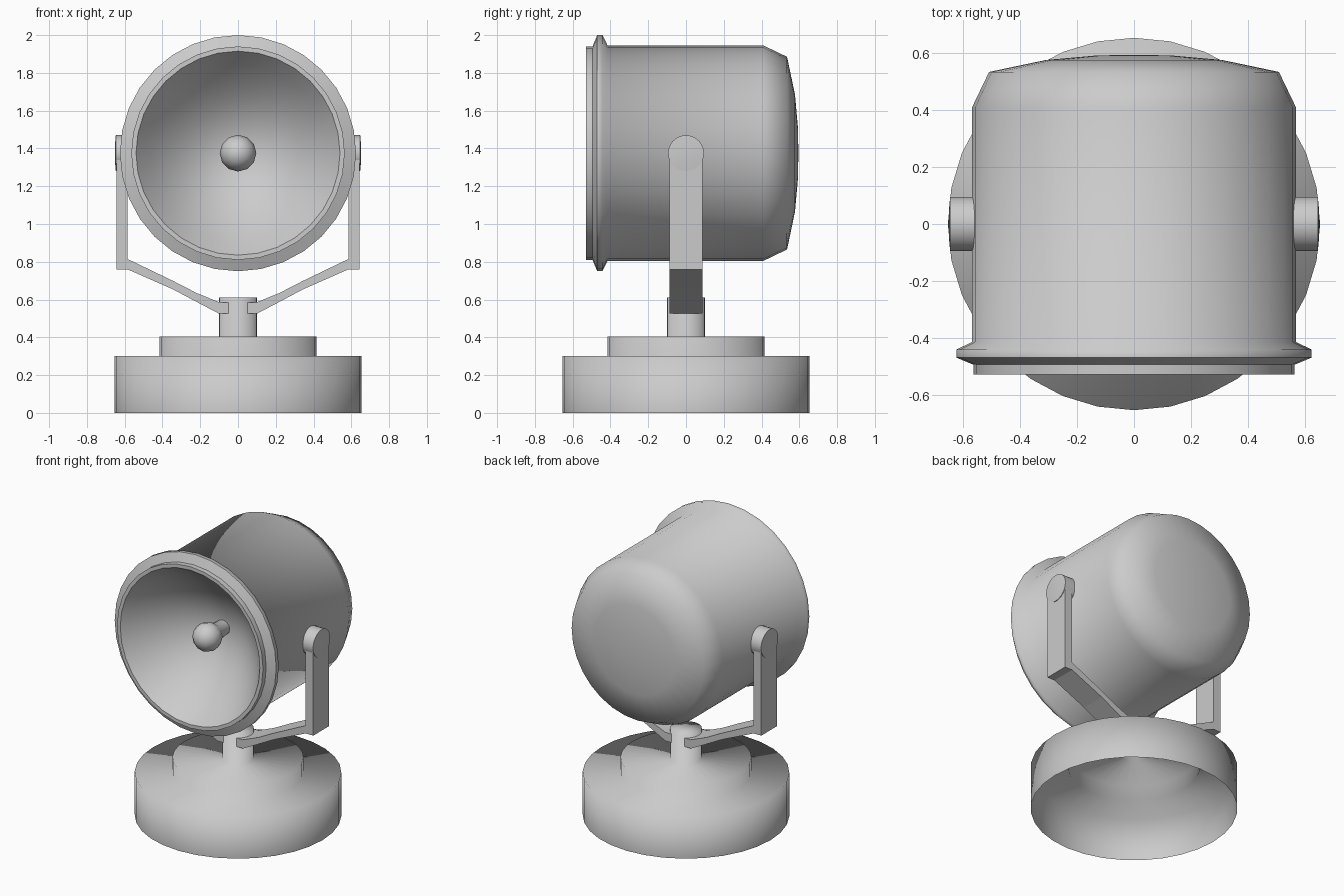
import bpy, bmesh, math
from mathutils import Vector

if "Cube" in bpy.data.objects:
    bpy.data.objects.remove(bpy.data.objects["Cube"])

LAMP_Z = 1.375


def finish(bm, name, smooth_angle=None):
    bmesh.ops.remove_doubles(bm, verts=bm.verts, dist=1e-5)
    mesh = bpy.data.meshes.new(name)
    bm.to_mesh(mesh)
    bm.free()
    obj = bpy.data.objects.new(name, mesh)
    bpy.context.collection.objects.link(obj)
    if smooth_angle:
        bpy.ops.object.select_all(action='DESELECT')
        obj.select_set(True)
        bpy.context.view_layer.objects.active = obj
        bpy.ops.object.shade_smooth_by_angle(angle=math.radians(smooth_angle))
    return obj


def lathe(name, profile, axis='Z', origin=(0, 0, 0), sides=32, smooth=65, flip=False):
    """Spin (radius, height) points around the given axis."""
    frames = {'Z': ((1, 0, 0), (0, 1, 0), (0, 0, 1)),
              'Y': ((0, 0, 1), (1, 0, 0), (0, 1, 0)),
              'X': ((0, 1, 0), (0, 0, 1), (1, 0, 0))}
    u, v, w = (Vector(a) for a in frames[axis])
    bm = bmesh.new()
    rings = []
    for r, h in profile:
        c = Vector(origin) + w * h
        if r == 0:
            rings.append([bm.verts.new(c)] * sides)
        else:
            rings.append([bm.verts.new(c + r * (u * math.cos(t) + v * math.sin(t)))
                          for t in (2 * math.pi * i / sides for i in range(sides))])
    for a, b in zip(rings, rings[1:]):
        for i in range(sides):
            j = (i + 1) % sides
            quad = list(dict.fromkeys((a[i], a[j], b[j], b[i])))
            bm.faces.new(quad[::-1] if flip else quad)
    return finish(bm, name, smooth)


# Stepped hollow base with the central post, open underneath
lathe("base", [(0.655, 0), (0.655, 0.3), (0.415, 0.3), (0.415, 0.405),
               (0.1, 0.405), (0.1, 0.61), (0, 0.61)], smooth=100)

# Lamp housing: domed back, straight barrel, flared rim
lathe("lamp_housing", [(0.54, -0.53), (0.565, -0.53), (0.565, -0.495), (0.625, -0.47),
                       (0.625, -0.442), (0.57, -0.415), (0.57, 0.41), (0.51, 0.535),
                       (0.31, 0.577), (0.13, 0.593), (0, 0.595)],
      axis='Y', origin=(0, 0, LAMP_Z))

# Concave reflector bowl inside the housing
depth = [(0.54 * k / 8, -0.16 - 0.37 * (k / 8) ** 2) for k in range(9)]
lathe("reflector", depth, axis='Y', origin=(0, 0, LAMP_Z), flip=True)

# Bulb with a tapered neck
lathe("bulb", [(0, -0.435), (0.05, -0.42), (0.083, -0.387), (0.097, -0.34),
               (0.085, -0.295), (0.06, -0.255), (0.05, -0.15)],
      axis='Y', origin=(0, 0, LAMP_Z), sides=12)

# Bracket arm outline in the front plane, bent under the lamp
ARM = [(0.05, 0.585), (0.097, 0.585), (0.22, 0.635), (0.34, 0.697), (0.585, 0.815),
       (0.585, 1.35), (0.643, 1.35), (0.643, 0.76), (0.585, 0.76), (0.34, 0.652),
       (0.22, 0.588), (0.1, 0.525), (0.05, 0.525)]

for side, sx in (("right", 1), ("left", -1)):
    # Flat arm
    bm = bmesh.new()
    face = bm.faces.new([bm.verts.new((sx * x, -0.087, z)) for x, z in ARM])
    ext = bmesh.ops.extrude_face_region(bm, geom=[face])
    moved = [e for e in ext["geom"] if isinstance(e, bmesh.types.BMVert)]
    bmesh.ops.translate(bm, verts=moved, vec=(0, 0.174, 0))
    bmesh.ops.recalc_face_normals(bm, faces=bm.faces)
    finish(bm, side + "_bracket_arm")
    # Pivot knob
    lathe(side + "_pivot_knob", [(0, sx * 0.55), (0.095, sx * 0.55), (0.095, sx * 0.647),
                                 (0.05, sx * 0.651), (0, sx * 0.652)],
          axis='X', origin=(0, 0, LAMP_Z), sides=24, flip=sx < 0)
